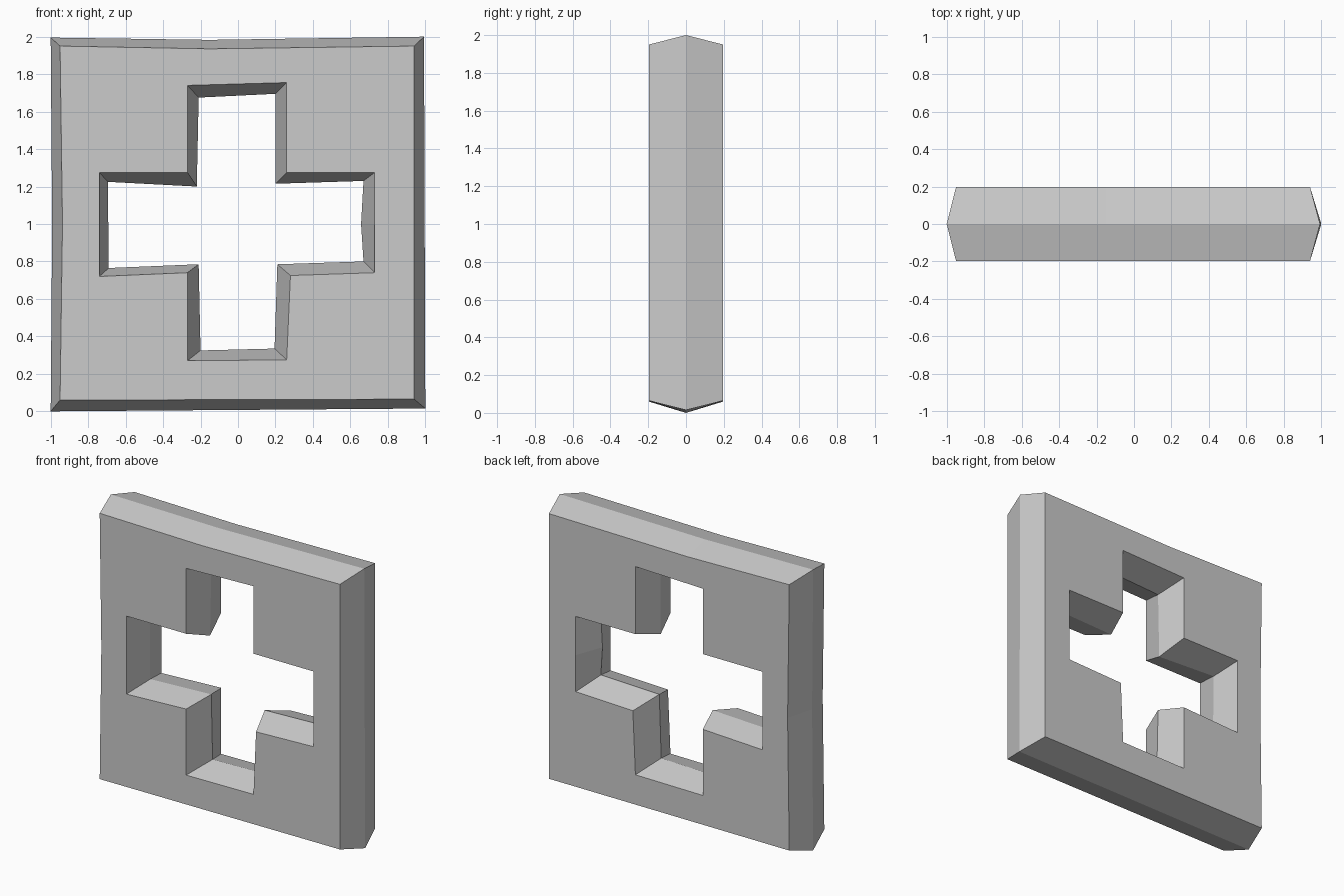
import bpy
import bmesh

HALF_DEPTH = 0.197

cube = bpy.data.objects.get("Cube")
if cube:
    bpy.data.objects.remove(cube, do_unlink=True)


def make_material(name, rgb):
    material = bpy.data.materials.new(name)
    material.use_nodes = True
    color = (*rgb, 1.0)
    material.diffuse_color = color
    shader = material.node_tree.nodes["Principled BSDF"]
    shader.inputs["Base Color"].default_value = color
    shader.inputs["Roughness"].default_value = 0.8
    return material


# Uneven square rim: outline on the flat faces and on the middle ridge
rim_face = [(-.95, 1.95), (-.15, 1.935), (.94, 1.95),
            (.94, .065), (-.95, .06), (-.937, 1)]
rim_ridge = [(-1, 1.995), (-.15, 1.983), (.993, 2),
             (1, .015), (-1, 0), (-.992, 1)]

# Hand-cut cross opening, wider on the faces than on the ridge
cross_face = [(-.27, 1.74), (.26, 1.755), (.26, 1.275), (.73, 1.275),
              (.73, 1), (.73, .74), (.28, .725), (.26, .275),
              (-.27, .27), (-.27, .74), (-.74, .72), (-.74, 1.275),
              (-.27, 1.275)]
cross_ridge = [(-.21, 1.675), (.2, 1.695), (.2, 1.215), (.67, 1.23),
               (.657, 1), (.67, .8), (.21, .785), (.195, .335),
               (-.2, .325), (-.21, .785), (-.69, .765), (-.695, 1.225),
               (-.22, 1.2)]


def add_ring(bm, outline, y):
    """Place a closed outline at depth y."""
    return [bm.verts.new((x, y, z)) for x, z in outline]


def bridge(bm, first, second):
    """Join two matching rings with a band of quads."""
    for i in range(len(first)):
        bm.faces.new((first[i - 1], first[i], second[i], second[i - 1]))


def ring_edges(bm, ring):
    return [bm.edges.get((ring[i - 1], ring[i])) for i in range(len(ring))]


def build_plate(name, material):
    bm = bmesh.new()
    caps = {-1: [], 1: []}
    # Bevelled bands around the rim and inside the opening
    for face, ridge in ((rim_face, rim_ridge), (cross_face, cross_ridge)):
        middle = add_ring(bm, ridge, 0)
        for side in caps:
            outer = add_ring(bm, face, side * HALF_DEPTH)
            bridge(bm, outer, middle)
            caps[side] += ring_edges(bm, outer)
    # Flat front and back with the cross left open
    for side, edges in caps.items():
        bmesh.ops.triangle_fill(bm, edges=edges, use_beauty=True,
                                use_dissolve=False, normal=(0, side, 0))
    bmesh.ops.recalc_face_normals(bm, faces=bm.faces)
    mesh = bpy.data.meshes.new(name)
    bm.to_mesh(mesh)
    bm.free()
    mesh.materials.append(material)
    plate = bpy.data.objects.new(name, mesh)
    bpy.context.collection.objects.link(plate)
    return plate


stone = make_material("stone grey", (0.6, 0.6, 0.6))
build_plate("cross_window_plate", stone)
